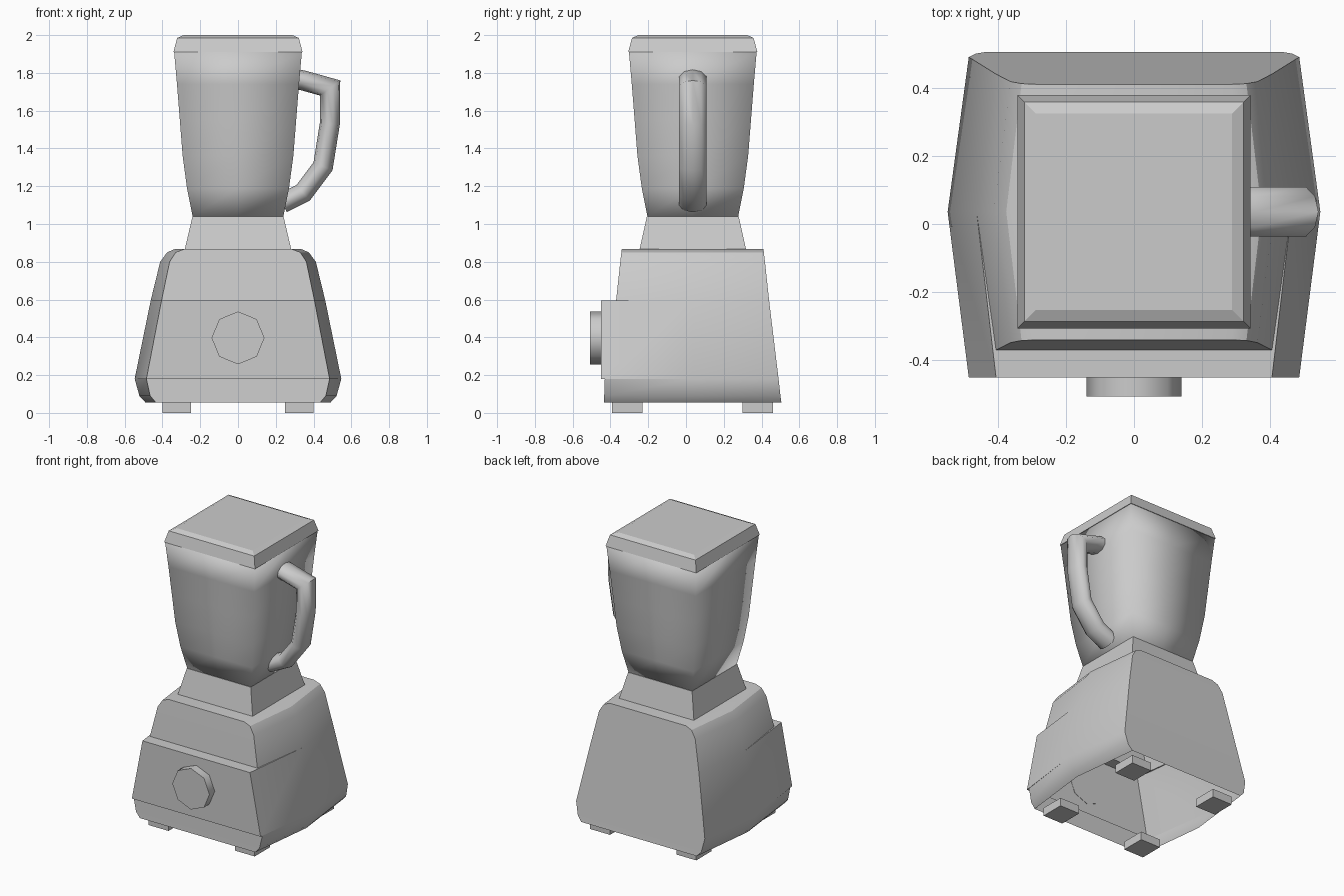
import bpy, bmesh, math
from mathutils import Vector

if "Cube" in bpy.data.objects:
    bpy.data.objects.remove(bpy.data.objects["Cube"])

CY = 0.036  # y of the jug axis


def finish(name, bm, angle=None):
    bmesh.ops.remove_doubles(bm, verts=bm.verts, dist=0.0005)
    bmesh.ops.recalc_face_normals(bm, faces=bm.faces)
    me = bpy.data.meshes.new(name)
    bm.to_mesh(me)
    bm.free()
    ob = bpy.data.objects.new(name, me)
    bpy.context.collection.objects.link(ob)
    if angle:
        bpy.ops.object.select_all(action='DESELECT')
        ob.select_set(True)
        bpy.context.view_layer.objects.active = ob
        bpy.ops.object.shade_smooth_by_angle(angle=math.radians(angle))
    return ob


def loft(name, rings, cap_start=True, cap_end=True, angle=None):
    """Skin closed rings of equal length one after another."""
    bm = bmesh.new()
    loops = [[bm.verts.new(p) for p in r] for r in rings]
    n = len(loops[0])
    for a, b in zip(loops, loops[1:]):
        for i in range(n):
            j = (i + 1) % n
            bm.faces.new((a[i], a[j], b[j], b[i]))
    if cap_start:
        bm.faces.new(loops[0][::-1])
    if cap_end:
        bm.faces.new(loops[-1])
    return finish(name, bm, angle)


def rect(hx, hy, z, cx=0, cy=CY):
    return [(cx + sx * hx, cy + sy * hy, z)
            for sx, sy in ((-1, -1), (1, -1), (1, 1), (-1, 1))]


# Motor base: open underneath, sides bulge in the middle, stepped front panel
levels = [  # z, x at front and back, x at middle, y front, y back
    (.055, .435, .490, -.435, .505),
    (.09, .465, .522, -.433, .50),
    (.18, .485, .547, -.43, .49),
    (.18, .485, .547, -.45, .49),
    (.595, .405, .462, -.45, .44),
    (.595, .405, .462, -.37, .44),
    (.80, .362, .412, -.348, .418),
    (.85, .330, .375, -.342, .412),
    (.867, .285, .335, -.34, .41),
]
loft("motor_base",
     [[(-x, yf, z), (x, yf, z), (xm, .036, z), (x, yb, z), (-x, yb, z), (-xm, .036, z)]
      for z, x, xm, yf, yb in levels], cap_start=False, angle=33)

# Feet
for sx, side in ((-1, "left"), (1, "right")):
    for cy, end in ((-.31, "front"), (.38, "back")):
        loft(f"foot_{end}_{side}",
             [rect(.075, .081, z, sx * .325, cy) for z in (0, .056)])

# Control knob
loft("control_knob",
     [[(.14 * math.cos(k * math.pi / 4), y, .397 + .14 * math.sin(k * math.pi / 4))
       for k in range(8)] for y in (-.448, -.507)], angle=50)

# Collar between base and jug
loft("jug_collar", [rect(.282, .282, .865), rect(.241, .243, 1.04)])


# Jug: square section with a gently swelling profile
def jug_ring(h, z):
    pts = []
    for k in range(4):
        c, s = ((1, 0), (0, 1), (-1, 0), (0, -1))[k]
        for t in (-1, 0):
            pts.append((h * (c - s * t), CY + h * (s + c * t), z))
    return pts


loft("jug", [jug_ring(h, z) for h, z in
             ((.240, 1.04), (.270, 1.19), (.293, 1.36), (.308, 1.55),
              (.323, 1.74), (.338, 1.91))], angle=100)

# Lid
loft("lid", [rect(.342, .342, 1.91), rect(.322, .322, 1.985), rect(.288, .288, 2.0)])

# Handle: oval tube mitred along its path
path = [Vector(p) for p in ((.27, 1.775), (.345, 1.76), (.488, 1.72), (.486, 1.53),
                            (.45, 1.305), (.345, 1.165), (.235, 1.11))]
rings = []
for i, p in enumerate(path):
    d0 = (p - path[max(i - 1, 0)]).normalized()
    d1 = (path[min(i + 1, len(path) - 1)] - p).normalized()
    tan = (d0 + d1).normalized()
    side = Vector((-tan.y, tan.x))
    miter = .053 / max(tan.dot(d1 if d1.length else d0), .6)
    ring = []
    for k in range(10):
        a = k * math.tau / 10
        q = p + side * miter * math.cos(a)
        ring.append((q.x, CY + .077 * math.sin(a), q.y))
    rings.append(ring)
loft("handle", rings, angle=60)
